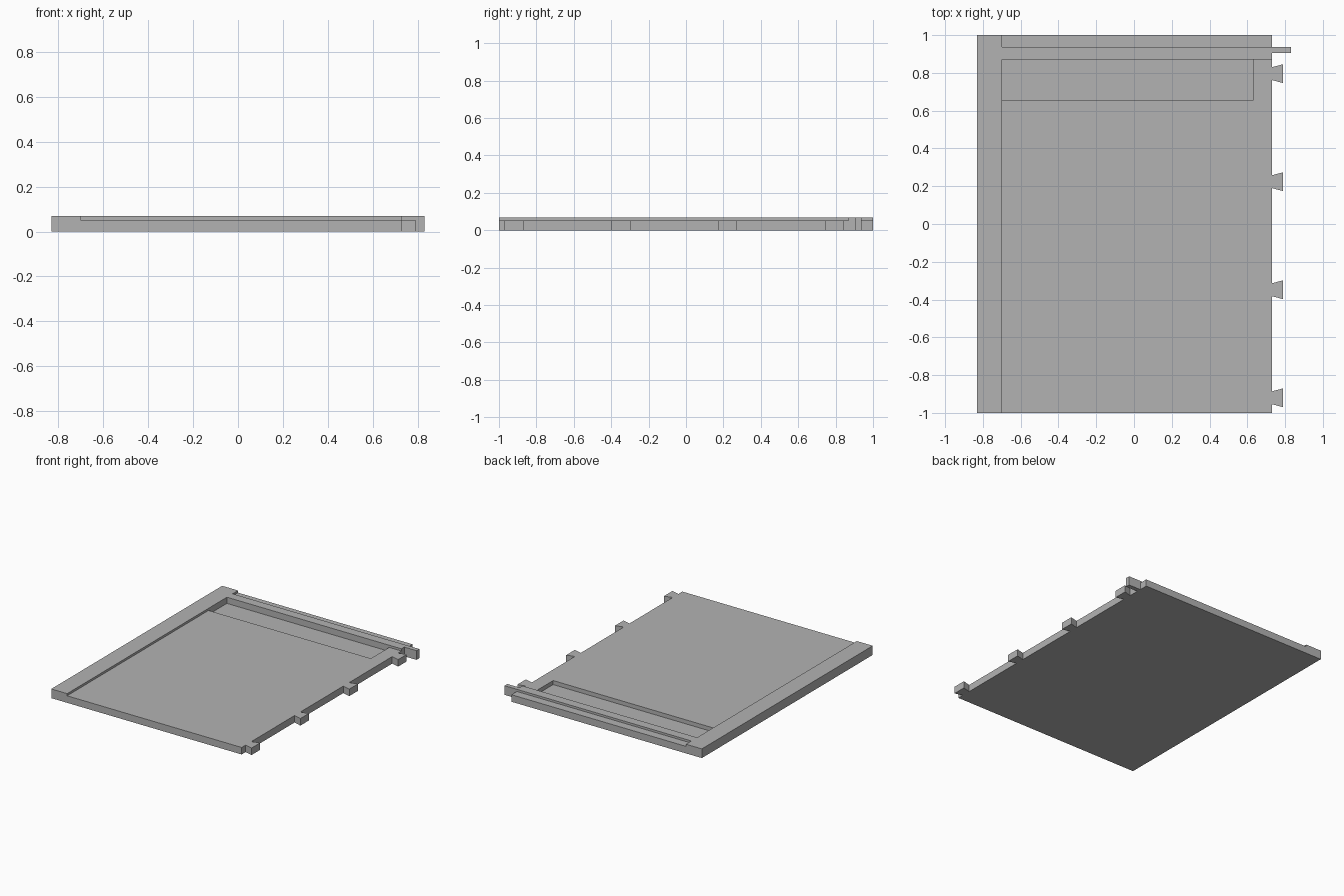
import bpy
import bmesh

# Remove the default cube
cube = bpy.data.objects.get("Cube")
if cube:
    bpy.data.objects.remove(cube, do_unlink=True)

# Single matte grey
grey = bpy.data.materials.new("plain_grey")
grey.use_nodes = True
colour = (0.45, 0.45, 0.45, 1)
grey.diffuse_color = colour
grey.node_tree.nodes["Principled BSDF"].inputs["Base Color"].default_value = colour

PANEL_TOP, RIM_TOP, POCKET_FLOOR = 0.052, 0.068, 0.022
LEFT, INNER, RIGHT = -0.83, -0.70, 0.73
RAIL_FRONT, RAIL_BACK = 0.87, 0.937


def prism(name, outline, bottom, top):
    """Extrude a counter-clockwise outline between two heights."""
    bm = bmesh.new()
    face = bm.faces.new([bm.verts.new((x, y, bottom)) for x, y in outline])
    ret = bmesh.ops.extrude_face_region(bm, geom=[face])
    raised = [g for g in ret["geom"] if isinstance(g, bmesh.types.BMVert)]
    bmesh.ops.translate(bm, verts=raised, vec=(0, 0, top - bottom))
    bmesh.ops.recalc_face_normals(bm, faces=bm.faces)
    mesh = bpy.data.meshes.new(name)
    bm.to_mesh(mesh)
    bm.free()
    mesh.materials.append(grey)
    obj = bpy.data.objects.new(name, mesh)
    bpy.context.collection.objects.link(obj)
    return obj


def box(name, x0, x1, y0, y1, bottom, top):
    return prism(name, [(x0, y0), (x1, y0), (x1, y1), (x0, y1)], bottom, top)


# Main panel with a shallow pocket in front of the rail
panel = box("panel", INNER, RIGHT, -1, 1, 0, PANEL_TOP)
cutter = box("pocket_cutter", INNER, 0.63, 0.655, RAIL_FRONT, POCKET_FLOOR, 0.2)
cutter.hide_render = True
# Reach past the panel edge so the cut opens cleanly against the rim
for v in cutter.data.vertices:
    if v.co.x < 0:
        v.co.x -= 0.05
cut = panel.modifiers.new("pocket", "BOOLEAN")
cut.operation = "DIFFERENCE"
cut.solver = "EXACT"
cut.object = cutter
bpy.context.view_layer.objects.active = panel
bpy.ops.object.modifier_apply(modifier=cut.name)
bpy.data.objects.remove(cutter, do_unlink=True)

# Raised side rim and back rail
box("side_rim", LEFT, INNER, -1, 1, 0, RIM_TOP)
box("back_rail", INNER, RIGHT, RAIL_FRONT, RAIL_BACK, PANEL_TOP, RIM_TOP)

# Locking tab at the end of the rail
box("end_tab", RIGHT, 0.83, 0.904, RAIL_BACK, 0, RIM_TOP)

# Dovetail teeth along the open side
for i in range(4):
    y = -0.92 + i * 0.572
    prism(f"dovetail_{i + 1}",
          [(RIGHT, y - 0.034), (0.79, y - 0.05), (0.79, y + 0.05), (RIGHT, y + 0.034)],
          0, PANEL_TOP)
